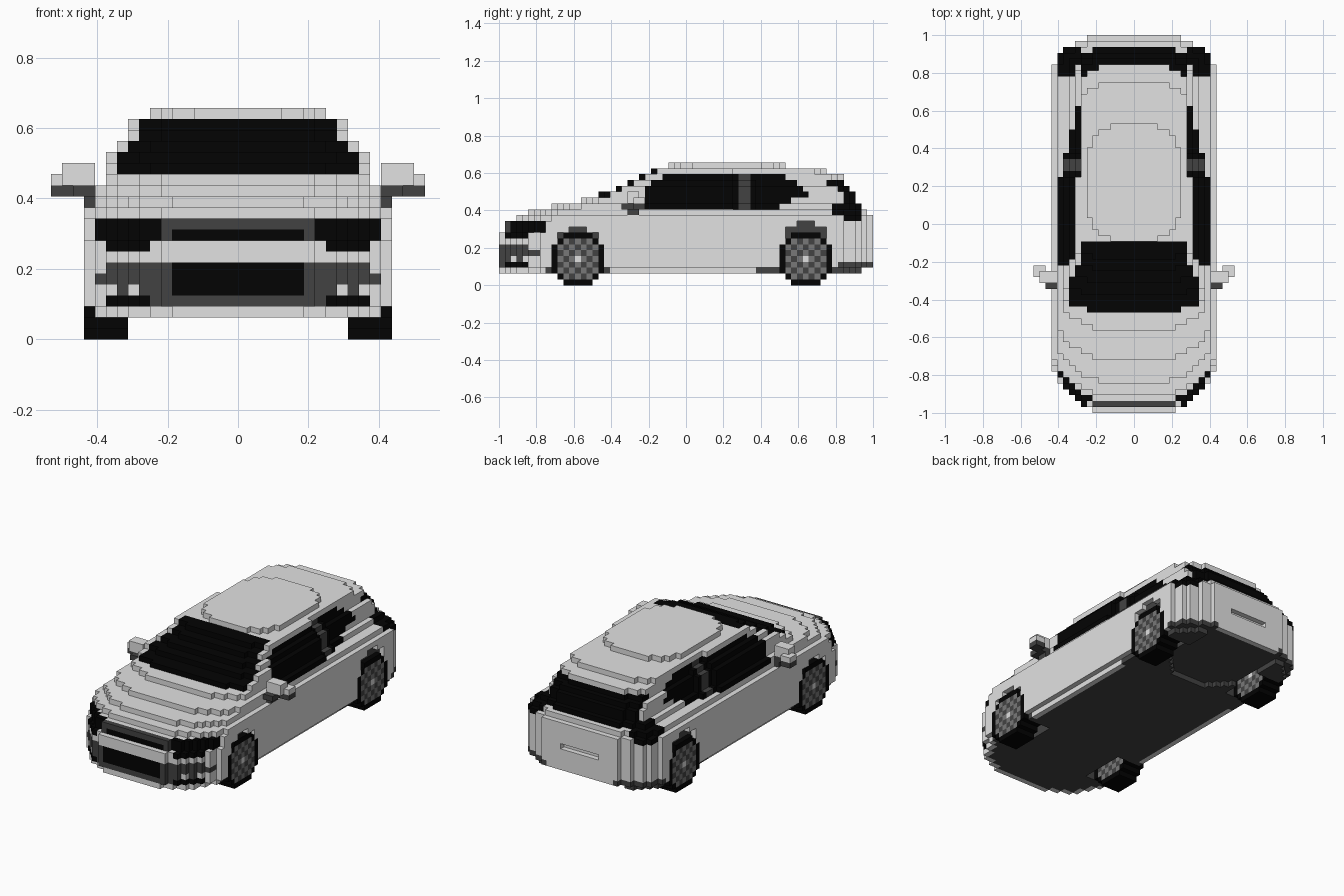
import bpy
import bmesh

cube = bpy.data.objects.get("Cube")
if cube:
    bpy.data.objects.remove(cube)

V = 1 / 32  # size of one block


def material(name, level):
    m = bpy.data.materials.new(name)
    m.use_nodes = True
    m.diffuse_color = (level, level, level, 1)
    m.node_tree.nodes["Principled BSDF"].inputs["Base Color"].default_value = (level, level, level, 1)
    return m


PAINT, TRIM, BLACK, RIM = range(4)
mats = [material("light grey paint", 0.76), material("dark grey trim", 0.055),
        material("black", 0.001), material("rim grey", 0.19)]

# Body layers: half width, front, rear, front rounding, rear rounding
layers = {2: (13, -32, 31, 10, 8)}
layers.update({k: (14, -32, 32, 10, 9) for k in range(3, 9)})
layers.update({k: (14, -31, 32, 10, 9) for k in (9, 10)})
layers.update({
    11: (14, -29, 32, 9, 9), 12: (13, -27, 31, 8, 7), 13: (13, -23, 30, 7, 6),
    14: (12, -18, 29, 5, 4), 15: (12, -15, 29, 3, 4), 16: (12, -12, 28, 2, 4),
    17: (11, -10, 27, 2, 4), 18: (10, -8, 27, 2, 4), 19: (10, -6, 24, 2, 4),
    20: (8, -3, 17, 7, 9)})
WHEELS = {"front": -18.5, "rear": 20.5}
AXLE = 4.5
# Side glass limits for each layer: front, rear
side_glass = {13: (-7, 16), 14: (-7, 18), 15: (-7, 21), 16: (-7, 20), 17: (-6, 19), 18: (-4, 17)}


def centre(c):
    return abs(c[0] + 0.5), c[1] + 0.5, c[2]


def width(k, y):
    w = layers[k][0]
    if 13 <= k <= 19:  # cabin narrows to the rear
        w -= min(1.6 if k < 18 else 0.9, max(0, (y - 6) * 0.25))
    return w


def wheel_distance(y, k):
    return min(((y - wy) ** 2 + (k + 0.5 - AXLE) ** 2) ** 0.5 for wy in WHEELS.values())


def in_arch(x, y, k):
    r = wheel_distance(y, k)
    if x < 8:
        return False
    return r < 4.5 or (x > 13 and ((k >= 8 and r < 5.2) or (y > 0 and k >= 9 and r < 6.2)))


def in_body(c):
    x, y, k = centre(c)
    if k not in layers:
        return False
    w, front, rear, lf, lr = layers[k]
    w = width(k, y)
    if x >= w:
        return False
    t = x / w
    yf = front + lf * max(0, 0.93 - (1 - t ** 2) ** 0.5)
    yr = rear - lr * (1 - (1 - t ** 3) ** (1 / 3))
    return yf < y < yr and not in_arch(x, y, k)


body = {(i, j, k) for i in range(-14, 14) for j in range(-32, 32) for k in layers if in_body((i, j, k))}
# Narrow slot in the tailgate and raised floor at the rear
body -= {(i, 31, 7) for i in range(-4, 4)}
body -= {(i, j, 2) for i in range(-8, 8) for j in range(14, 32) if j > 14 + (i + 0.5) ** 2 / 14}


def classify(c):
    """Return the part and material of a body block."""
    x, y, k = centre(c)
    i, j, _ = c
    front = (i, j - 1, k) not in body
    rear = (i, j + 1, k) not in body
    side = (i + (1 if i >= 0 else -1), j, k) not in body
    w = width(k, y)
    # Windows
    if k in side_glass and side:
        a, b = side_glass[k]
        if a < y < b:
            return ("door_pillars", TRIM) if 9 < y < 11 else ("side_windows", BLACK)
    if 15 <= k <= 19 and y < -3 and x < w - 1:
        return "windscreen", BLACK
    if 13 <= k <= 17 and y > 24 and x < 9:
        return "rear_window", BLACK
    # Lamps
    if 11 <= k <= 13 and 25 < y < 30 and 9 < x < 13:
        return "tail_lamps", BLACK
    if y < -23 and (front or side):
        if (k in (9, 10) and 7 < x < 13) or (k == 8 and 8 < x < 12):
            return "headlamps", BLACK
        # Upper grille
        if k == 10 and x < 7:
            return "upper_grille", TRIM
        if k == 9 and x < 7:
            return "upper_grille", BLACK if x < 6 else TRIM
        # Lower intake and fog lamp surrounds
        if 4 <= k <= 6 and x < 6:
            return "lower_intake", BLACK
        if k == 3 and x < 12:
            return "lower_intake", TRIM if x < 8 else BLACK
        if (k == 6 and x < 12) or (k == 5 and x < 13):
            return "fog_surrounds", TRIM
        if k == 4 and x < 11 and not 9 < x < 10:
            return "fog_surrounds", TRIM
    # Rear valance and floor
    if y > 26 and x > 7 and k in (2, 3):
        return "rear_valance", TRIM
    if k == 2 and (y > 12 or not (front or rear or side)):
        return "floor", TRIM
    if k == 3 and x < 8 and y > 12 and not rear:
        return "floor", TRIM
    # Wheel arch lining
    if 7 < x < 13 and wheel_distance(y, k) < 6.3:
        return "arch_lining", TRIM
    return "body_shell", PAINT


parts = {}
for cell in body:
    part, mat = classify(cell)
    parts.setdefault(part, {})[cell] = mat


def block(part, xs, ys, zs, mat):
    cells = parts.setdefault(part, {})
    for i in range(*xs):
        for j in range(*ys):
            for k in range(*zs):
                cells[i, j, k] = mat


# Wheels with chequered rims
for end, wy in WHEELS.items():
    for label, xs in (("left", range(10, 14)), ("right", range(-14, -10))):
        cells = parts.setdefault(end + "_" + label + "_wheel", {})
        for i in xs:
            for dy in range(-4, 5):
                for dz in range(-4, 5):
                    r = (dy * dy + dz * dz) ** 0.5
                    if r > 4.5:
                        continue
                    mat = BLACK
                    if r < 3.7:
                        mat = RIM if (dy + dz) % 2 else TRIM
                        if r == 0:
                            mat = PAINT
                    cells[i, int(wy - 0.5) + dy, 4 + dz] = mat

# Door mirrors
for label, flip in (("left", False), ("right", True)):
    def span(a, b):
        return (-b, -a) if flip else (a, b)
    name = label + "_mirror"
    block(name, span(13, 16), (-10, -8), (14, 16), PAINT)
    block(name, span(15, 17), (-9, -7), (14, 15), PAINT)
    block(name, span(13, 15), (-11, -8), (13, 14), TRIM)
    block(name, span(15, 17), (-9, -7), (13, 14), TRIM)
    block(name, span(13, 14), (-10, -8), (12, 13), TRIM)

occupied = set().union(*parts.values())
# Corner order of each block face, by outward direction
FACES = {
    (1, 0, 0): ((1, 0, 0), (1, 1, 0), (1, 1, 1), (1, 0, 1)),
    (-1, 0, 0): ((0, 0, 0), (0, 0, 1), (0, 1, 1), (0, 1, 0)),
    (0, 1, 0): ((0, 1, 0), (0, 1, 1), (1, 1, 1), (1, 1, 0)),
    (0, -1, 0): ((0, 0, 0), (1, 0, 0), (1, 0, 1), (0, 0, 1)),
    (0, 0, 1): ((0, 0, 1), (1, 0, 1), (1, 1, 1), (0, 1, 1)),
    (0, 0, -1): ((0, 0, 0), (0, 1, 0), (1, 1, 0), (1, 0, 0))}


def add(a, b):
    return tuple(p + q for p, q in zip(a, b))


# Build the outer faces of each part
for name, cells in parts.items():
    bm = bmesh.new()
    verts = {}
    for cell, mat in cells.items():
        for direction, corners in FACES.items():
            if add(cell, direction) in occupied:
                continue
            ring = []
            for corner in corners:
                p = add(cell, corner)
                if p not in verts:
                    verts[p] = bm.verts.new([n * V for n in p])
                ring.append(verts[p])
            bm.faces.new(ring).material_index = mat
    if bm.faces:
        mesh = bpy.data.meshes.new(name)
        for m in mats:
            mesh.materials.append(m)
        bm.to_mesh(mesh)
        bpy.context.collection.objects.link(bpy.data.objects.new(name, mesh))
    bm.free()
